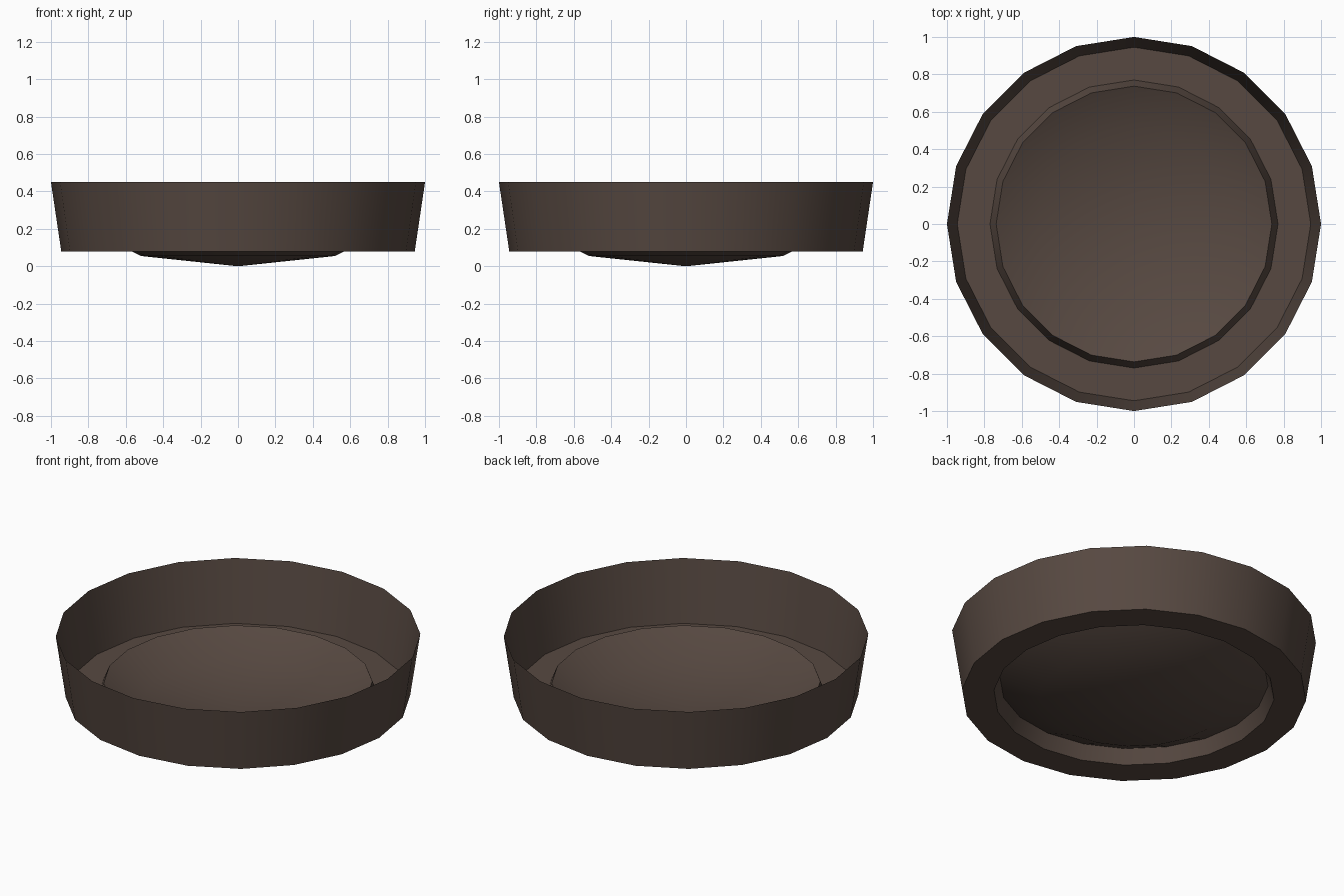
import bpy, bmesh, math

if "Cube" in bpy.data.objects:
    bpy.data.objects.remove(bpy.data.objects["Cube"])

SIDES = 20

# single dark brown colour
brown = bpy.data.materials.new("dark brown")
brown.diffuse_color = (0.095, 0.066, 0.053, 1)
brown.use_nodes = True
brown.node_tree.nodes["Principled BSDF"].inputs["Base Color"].default_value = brown.diffuse_color

# profile (radius, height): rim, wall foot, flat floor ring, raised step, dish
profile = [(1.0, 0.45), (0.945, 0.08), (0.77, 0.08), (0.737, 0.165), (0.52, 0.055)]

bm = bmesh.new()
rings = [[bm.verts.new((r * math.cos(2 * math.pi * i / SIDES),
                        r * math.sin(2 * math.pi * i / SIDES), z))
          for i in range(SIDES)] for r, z in profile]
for a, b in zip(rings, rings[1:]):
    for i in range(SIDES):
        j = (i + 1) % SIDES
        bm.faces.new((a[i], a[j], b[j], b[i]))

# dish bottom closes to a point
tip = bm.verts.new((0, 0, 0))
for i in range(SIDES):
    bm.faces.new((rings[-1][i], rings[-1][(i + 1) % SIDES], tip))
bm.normal_update()

mesh = bpy.data.meshes.new("shallow_pan")
bm.to_mesh(mesh)
bm.free()
pan = bpy.data.objects.new("shallow_pan", mesh)
bpy.context.collection.objects.link(pan)
mesh.materials.append(brown)

# smooth round the wall and dish, sharp at the steps
bpy.context.view_layer.objects.active = pan
pan.select_set(True)
bpy.ops.object.shade_smooth_by_angle(angle=math.radians(35))
